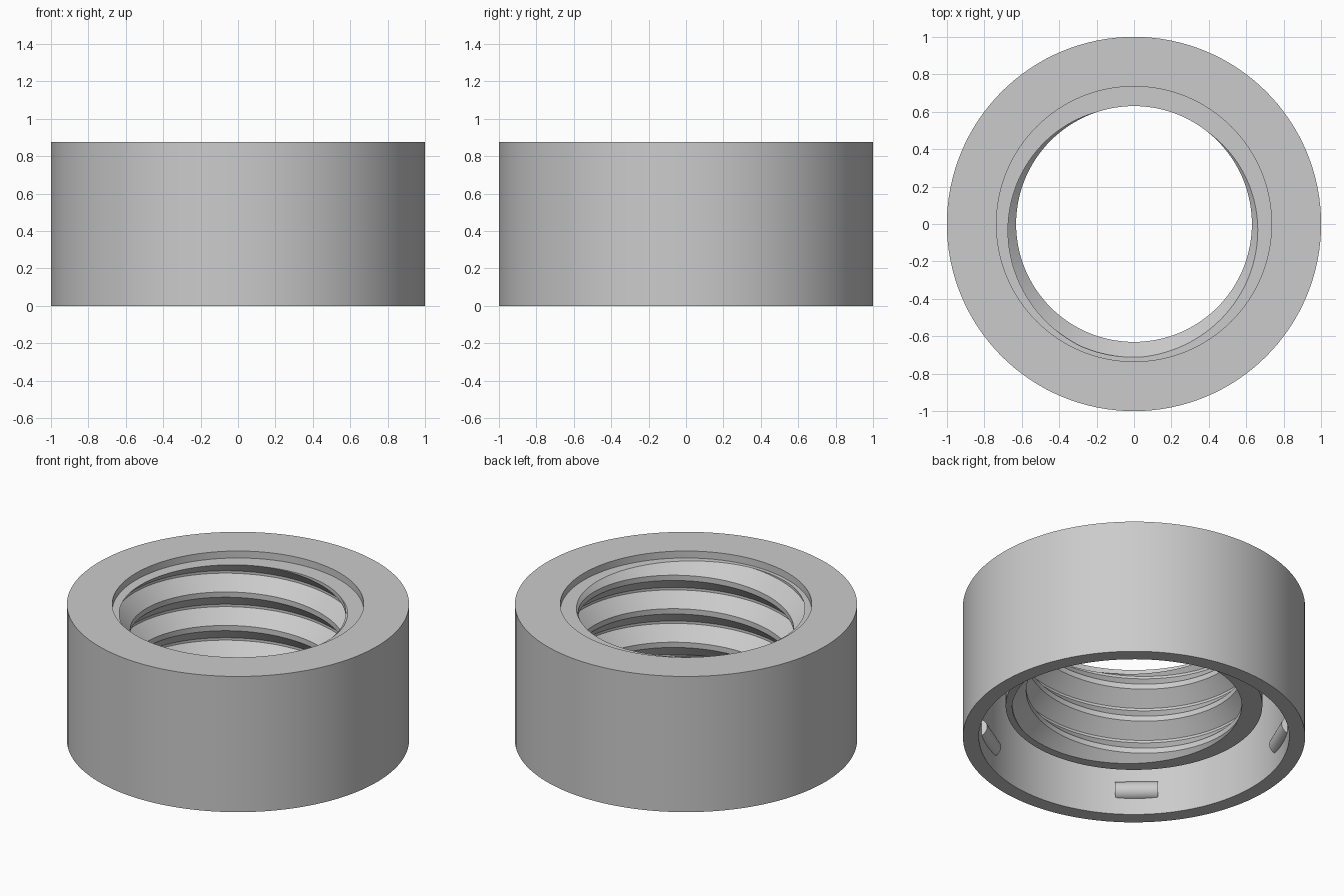
import bpy, bmesh, math
from mathutils import Matrix, Vector

if "Cube" in bpy.data.objects:
    bpy.data.objects.remove(bpy.data.objects["Cube"])

SEG = 128
HEIGHT, OUTER = 0.875, 1.0
LEDGE, COLLAR = 0.83, 0.21            # top and bottom planes of the thread
LEDGE_R, COLLAR_R, SKIRT_R = 0.735, 0.75, 0.907
PITCH, CREST, ROOT = 0.216, 0.63, 0.712

grey = bpy.data.materials.new("plain grey")
grey.use_nodes = True
grey.diffuse_color = (0.6, 0.6, 0.6, 1)
grey.node_tree.nodes["Principled BSDF"].inputs["Base Color"].default_value = (0.6, 0.6, 0.6, 1)


def finish(bm, name):
    mesh = bpy.data.meshes.new(name)
    bm.to_mesh(mesh)
    bm.free()
    obj = bpy.data.objects.new(name, mesh)
    bpy.context.collection.objects.link(obj)
    mesh.materials.append(grey)
    bpy.ops.object.select_all(action="DESELECT")
    obj.select_set(True)
    bpy.context.view_layer.objects.active = obj
    bpy.ops.object.shade_smooth_by_angle(angle=math.radians(30))
    return obj


def skin(bm, columns, shift=0):
    """Join neighbouring columns; the seam may climb by shift points."""
    for i, left in enumerate(columns):
        last = i == len(columns) - 1
        right = columns[0][shift:] if last else columns[i + 1]
        for j in range(min(len(left), len(right)) - 1):
            bm.faces.new((left[j], left[j + 1], right[j + 1], right[j]))


def polar(r, a, z):
    return Vector((r * math.cos(a), r * math.sin(a), z))


# Shell: ledge wall, top, outside, skirt, and outside of the inner collar
profile = [(LEDGE_R, LEDGE), (LEDGE_R, HEIGHT), (OUTER, HEIGHT), (OUTER, 0),
           (SKIRT_R, 0), (SKIRT_R, 0.78), (COLLAR_R, 0.78), (COLLAR_R, COLLAR)]
bm = bmesh.new()
skin(bm, [[bm.verts.new(polar(r, math.tau * i / SEG, z)) for r, z in profile]
          for i in range(SEG)])
finish(bm, "cap_shell")

# Thread: right-handed groove with sloped flanks, trimmed flat at both ends
groove = [(CREST, -0.091), (ROOT, -0.008), (ROOT, 0.008), (CREST, 0.091)]
bm = bmesh.new()
columns = []
for i in range(SEG):
    a = math.tau * i / SEG
    middle = LEDGE + PITCH * (a / math.tau - 260 / 360)
    columns.append([bm.verts.new(polar(r, a, middle + k * PITCH + dz))
                    for k in range(-5, 4) for r, dz in groove])
skin(bm, columns, len(groove))
for z, side, rim in ((LEDGE, 1, LEDGE_R), (COLLAR, -1, COLLAR_R)):
    bmesh.ops.bisect_plane(bm, geom=bm.verts[:] + bm.edges[:] + bm.faces[:],
                           plane_co=(0, 0, z), plane_no=(0, 0, side), clear_outer=True)
    edges = [e for e in bm.edges if e.is_boundary
             and all(abs(v.co.z - z) < 1e-5 for v in e.verts)]
    # Flat rim from the thread out to the shell
    new = bmesh.ops.extrude_edge_only(bm, edges=edges)["geom"]
    for v in new:
        if isinstance(v, bmesh.types.BMVert):
            v.co = polar(rim, math.atan2(v.co.y, v.co.x), z)
    for f in new:
        if isinstance(f, bmesh.types.BMFace):
            f.normal_update()
            if f.normal.z * side < 0:
                f.normal_flip()
# Rim faces that were not returned by the extrusion are turned here
bm.normal_update()
for f in bm.faces:
    for z, side in ((LEDGE, 1), (COLLAR, -1)):
        if all(abs(v.co.z - z) < 1e-5 for v in f.verts) and f.normal.z * side < 0:
            f.normal_flip()
finish(bm, "inner_thread")

# Five round retaining lugs on the inside of the skirt
for n in range(5):
    a = math.radians(13 + 72 * n)
    bm = bmesh.new()
    bmesh.ops.create_cone(bm, cap_ends=True, segments=32, radius1=0.058, radius2=0.058,
                          depth=0.25, matrix=Matrix.Translation(polar(0.922, a, 0.163))
                          @ Matrix.Rotation(a, 4, "Z") @ Matrix.Rotation(math.pi / 2, 4, "X"))
    finish(bm, f"retaining_lug_{n + 1}")
